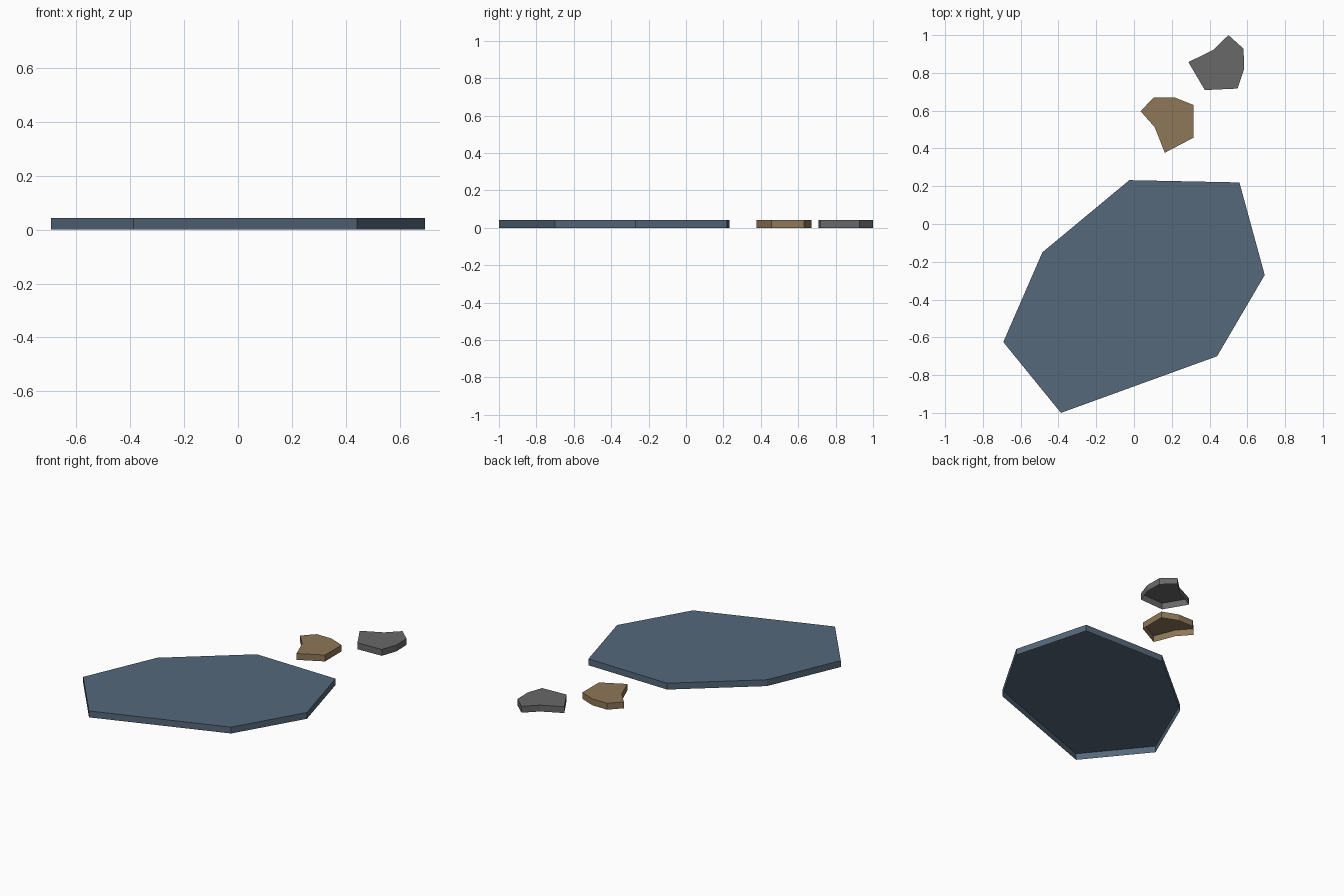
import bpy
import bmesh

cube = bpy.data.objects.get("Cube")
if cube:
    bpy.data.objects.remove(cube, do_unlink=True)

THICKNESS = 0.042


def make_material(name, colour):
    mat = bpy.data.materials.new(name)
    mat.use_nodes = True
    mat.diffuse_color = (*colour, 1)
    bsdf = mat.node_tree.nodes["Principled BSDF"]
    bsdf.inputs["Base Color"].default_value = (*colour, 1)
    bsdf.inputs["Roughness"].default_value = 0.9
    return mat


def make_slab(name, outline, mat):
    """Top face from a counter-clockwise outline, with skirt walls and an open underside."""
    bm = bmesh.new()
    top = [bm.verts.new((x, y, THICKNESS)) for x, y in outline]
    low = [bm.verts.new((x, y, 0)) for x, y in outline]
    bm.faces.new(top)
    for i in range(len(outline)):
        j = (i + 1) % len(outline)
        bm.faces.new((low[i], low[j], top[j], top[i]))
    mesh = bpy.data.meshes.new(name)
    bm.to_mesh(mesh)
    bm.free()
    mesh.materials.append(mat)
    obj = bpy.data.objects.new(name, mesh)
    bpy.context.collection.objects.link(obj)


# Large seven-sided slab
make_slab("large_slab", [
    (-0.387, -1.0), (0.44, -0.7), (0.692, -0.27), (0.558, 0.22),
    (-0.025, 0.232), (-0.485, -0.15), (-0.692, -0.625),
], make_material("slate blue", (0.09, 0.138, 0.194)))

# Small brown chip with one dented corner
make_slab("brown_chip", [
    (0.163, 0.377), (0.315, 0.457), (0.315, 0.63), (0.215, 0.67),
    (0.105, 0.671), (0.035, 0.597), (0.11, 0.512),
], make_material("earth brown", (0.27, 0.184, 0.098)))

# Small grey chip at the back
make_slab("grey_chip", [
    (0.375, 0.709), (0.548, 0.717), (0.583, 0.82), (0.58, 0.928),
    (0.5, 1.0), (0.42, 0.922), (0.288, 0.857),
], make_material("stone grey", (0.138, 0.138, 0.138)))
